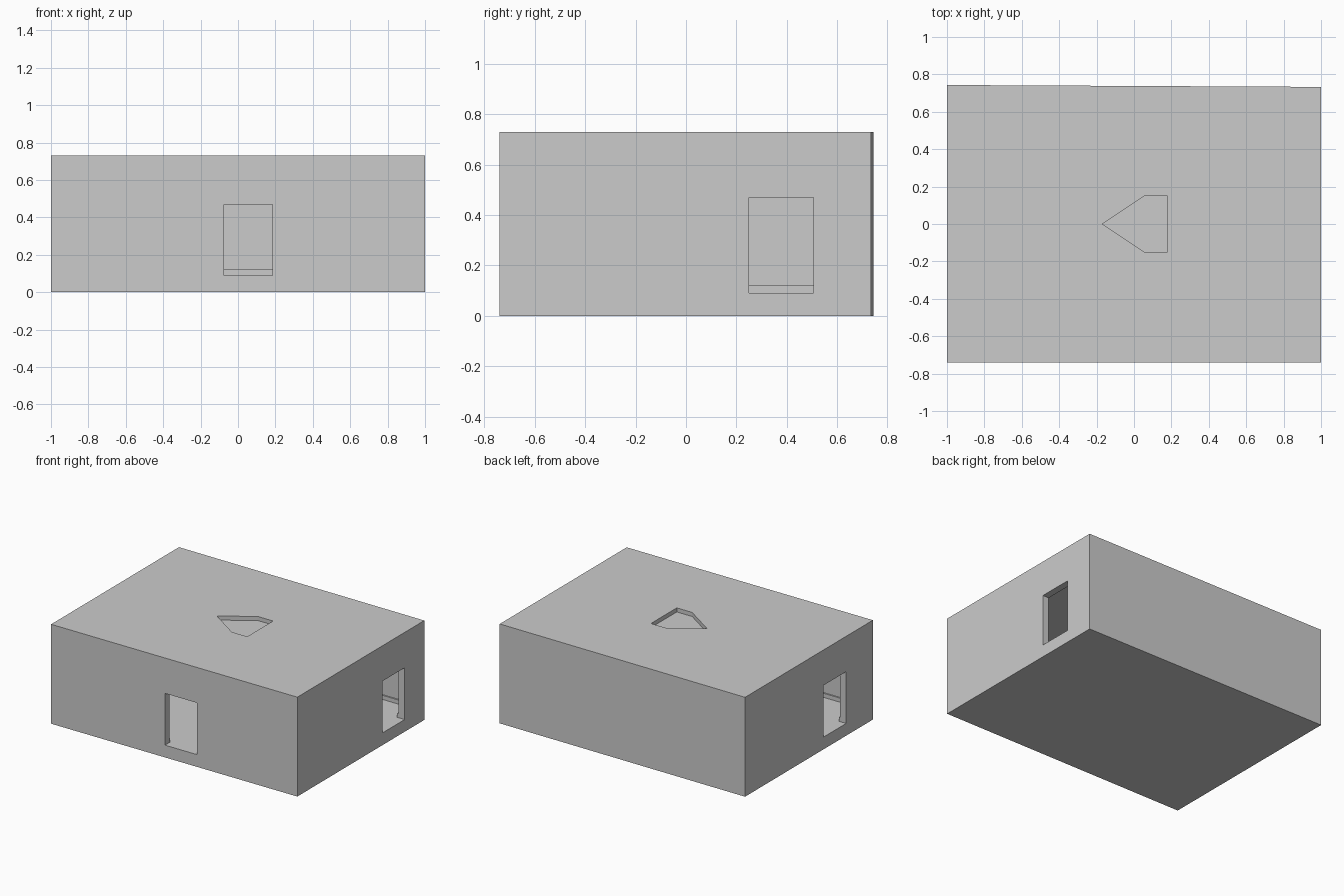
import bpy, bmesh

if "Cube" in bpy.data.objects:
    bpy.data.objects.remove(bpy.data.objects["Cube"])

H = 0.73


def prism(name, outline, z0, z1):
    """Vertical prism from a counter-clockwise plan outline."""
    bm = bmesh.new()
    base = bm.faces.new([bm.verts.new((x, y, z0)) for x, y in outline])
    ext = bmesh.ops.extrude_face_region(bm, geom=[base])
    top = [v for v in ext["geom"] if isinstance(v, bmesh.types.BMVert)]
    bmesh.ops.translate(bm, verts=top, vec=(0, 0, z1 - z0))
    bmesh.ops.recalc_face_normals(bm, faces=bm.faces)
    me = bpy.data.meshes.new(name)
    bm.to_mesh(me)
    bm.free()
    ob = bpy.data.objects.new(name, me)
    bpy.context.collection.objects.link(ob)
    return ob


def block(name, x0, x1, y0, y1, z0, z1):
    return prism(name, [(x0, y0), (x1, y0), (x1, y1), (x0, y1)], z0, z1)


def cut(target, cutter):
    cutter.hide_render = True
    cutter.hide_set(True)
    m = target.modifiers.new(cutter.name, "BOOLEAN")
    m.operation = "DIFFERENCE"
    m.solver = "EXACT"
    m.object = cutter


# Outer shell, back wall very slightly out of square
shell = prism("building_shell", [(-1, -0.74), (1, -0.74), (1, 0.733), (-1, 0.743)], 0, H)

# Hollow room, leaving a narrow skirting ledge along the walls
cut(shell, block("room_cutter", -0.95, 0.95, -0.69, 0.69, 0.12, 0.67))
cut(shell, block("floor_cutter", -0.94, 0.94, -0.68, 0.68, 0.09, 0.3))

# Doorway in the front and an opening in each side
cut(shell, block("front_opening_cutter", -0.075, 0.185, -0.9, -0.6, 0.09, 0.47))
cut(shell, block("right_opening_cutter", 0.85, 1.2, 0.25, 0.505, 0.09, 0.47))
cut(shell, block("left_opening_cutter", -1.2, -0.85, -0.43, -0.17, 0.09, 0.47))

# Shallow pointed recess in the roof
cut(shell, prism("roof_recess_cutter",
                 [(-0.17, 0), (0.055, -0.15), (0.18, -0.15), (0.18, 0.15), (0.055, 0.15)],
                 0.70, 0.9))
